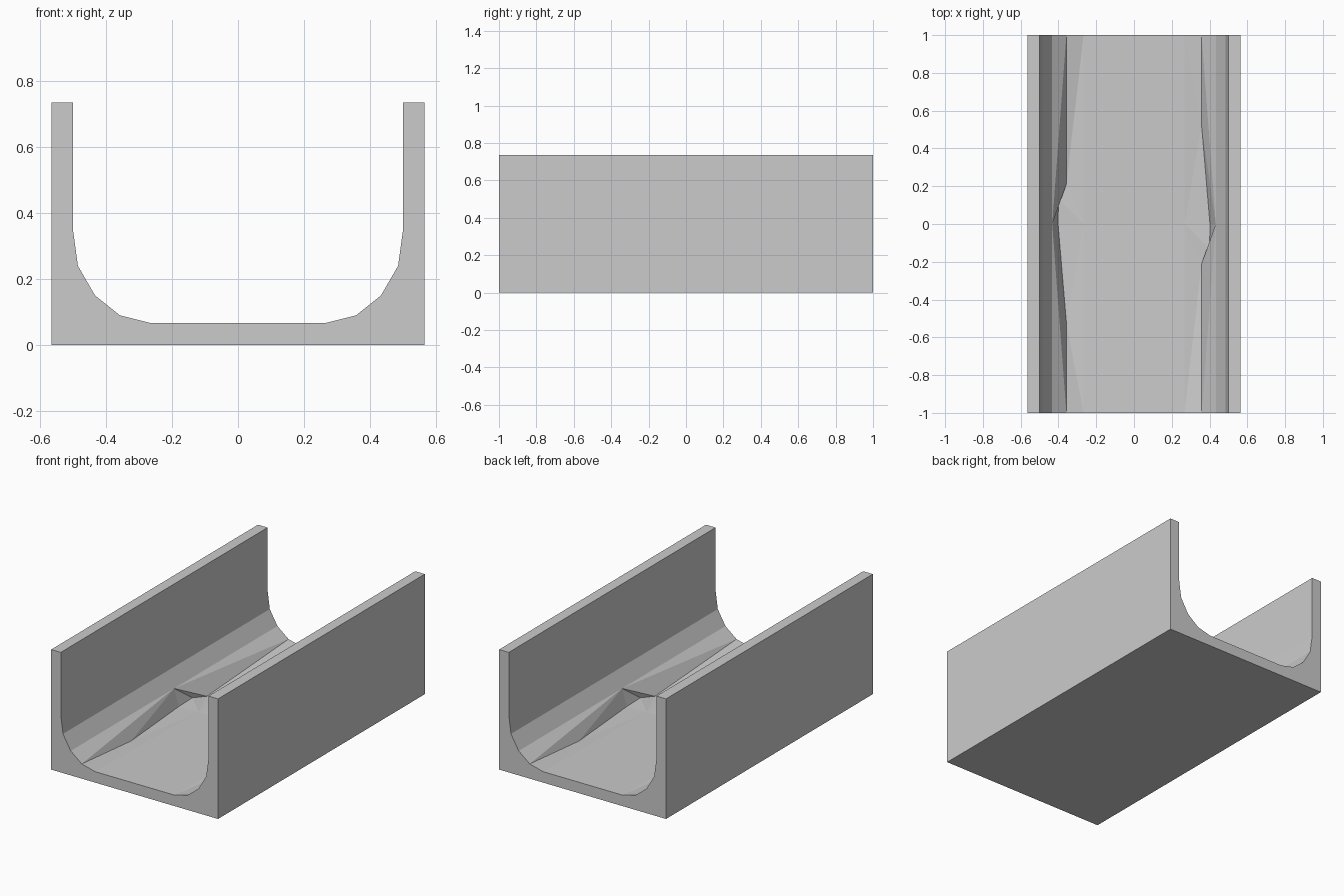
import bpy, bmesh
from mathutils import Matrix

if "Cube" in bpy.data.objects:
    bpy.data.objects.remove(bpy.data.objects["Cube"])

# End cross-section of the left half, from outer base over the wall to the floor centre
PROFILE = [(0, 0), (-0.565, 0), (-0.565, 0.735), (-0.5, 0.735), (-0.5, 0.35),
           (-0.485, 0.24), (-0.433, 0.15), (-0.358, 0.09), (-0.267, 0.067), (0, 0.067)]

bm = bmesh.new()
front = [bm.verts.new((x, -1, z)) for x, z in PROFILE]
back = [bm.verts.new((x, 1, z)) for x, z in PROFILE]

# Points at the middle: wall band, floor edge, floor centre
band = bm.verts.new((-0.433, 0, 0.15))
edge = bm.verts.new((-0.267, 0, 0.05))
centre = bm.verts.new((0, 0, 0.05))

# Shallow valley where the worn floor meets the wall
valley = [front[7]] + [bm.verts.new(p) for p in (
    (-0.358, -0.52, 0.048), (-0.402, 0, 0.047),
    (-0.4, 0.13, 0.052), (-0.358, 0.21, 0.042))] + [back[7]]

# Straight faces: base, outer wall, rim and upper inner bands
for i in range(5):
    bm.faces.new((front[i], front[i + 1], back[i + 1], back[i]))
bm.faces.new((front[5], front[6], band, back[6], back[5]))

# Lower band fans down to the valley
bm.faces.new((front[6], front[7], band))
bm.faces.new((band, back[7], back[6]))
for a, b in zip(valley, valley[1:]):
    bm.faces.new((a, b, band))

# Floor side facets and the dipped floor
bm.faces.new((front[7], front[8], valley[1]))
bm.faces.new((front[8], edge, valley[1]))
for a, b in zip(valley[1:4], valley[2:5]):
    bm.faces.new((a, edge, b))
bm.faces.new((edge, back[8], valley[4]))
bm.faces.new((back[8], back[7], valley[4]))
bm.faces.new((front[8], front[9], centre, edge))
bm.faces.new((edge, centre, back[9], back[8]))

# End caps
bm.faces.new(front)
bm.faces.new(back[::-1])

# The right half is the left half turned by 180 degrees
copy = bmesh.ops.duplicate(bm, geom=bm.verts[:] + bm.edges[:] + bm.faces[:])
turned = [v for v in copy["geom"] if isinstance(v, bmesh.types.BMVert)]
bmesh.ops.transform(bm, matrix=Matrix.Diagonal((-1, -1, 1, 1)), verts=turned)
bmesh.ops.remove_doubles(bm, verts=bm.verts[:], dist=0.0005)
seam = [e for e in bm.edges if all(abs(v.co.x) < 1e-5 for v in e.verts)
        and len(e.link_faces) == 2]
bmesh.ops.dissolve_edges(bm, edges=seam, use_verts=True)
bmesh.ops.recalc_face_normals(bm, faces=bm.faces[:])

mesh = bpy.data.meshes.new("channel")
bm.to_mesh(mesh)
bm.free()
channel = bpy.data.objects.new("channel", mesh)
bpy.context.collection.objects.link(channel)
